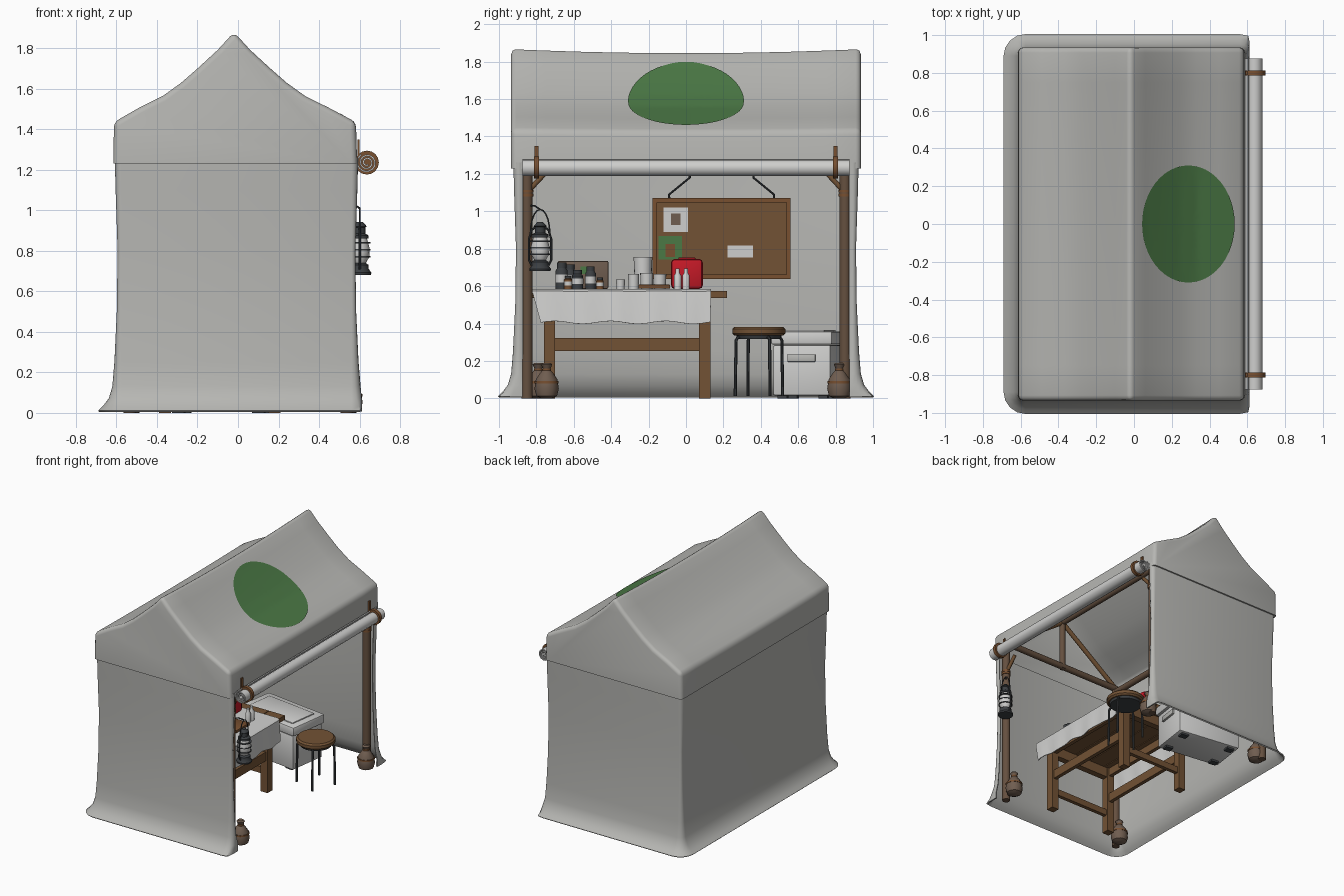
import bpy, bmesh, math
from mathutils import Vector, Matrix

if "Cube" in bpy.data.objects:
    bpy.data.objects.remove(bpy.data.objects["Cube"])

def material(name, rgb):
    m = bpy.data.materials.new(name)
    m.diffuse_color = (*rgb, 1)
    m.use_nodes = True
    m.node_tree.nodes["Principled BSDF"].inputs["Base Color"].default_value = m.diffuse_color
    return m

CANVAS = material("canvas grey", (.47, .47, .45))
WHITE = material("soft white", (.62, .62, .61))
WOOD = material("table wood", (.17, .085, .035))
POST = material("pole wood", (.13, .08, .05))
METAL = material("dark metal", (.045, .05, .055))
RED = material("red paint", (.55, .01, .02))
GREEN = material("green paint", (.07, .19, .06))
SACK = material("sack brown", (.16, .11, .08))
STRAP = material("leather strap", (.19, .08, .03))

def make(name, verts, faces, mat, solid=0, offset=-1, bevel=0, seg=2, angle=40):
    me = bpy.data.meshes.new(name)
    me.from_pydata([tuple(v) for v in verts], [], faces)
    bm = bmesh.new(); bm.from_mesh(me)
    bmesh.ops.recalc_face_normals(bm, faces=bm.faces[:])
    bm.to_mesh(me); bm.free()
    me.materials.append(mat)
    ob = bpy.data.objects.new(name, me)
    bpy.context.collection.objects.link(ob)
    if bevel:
        b = ob.modifiers.new("bevel", 'BEVEL')
        b.width, b.segments, b.limit_method, b.angle_limit = bevel, seg, 'ANGLE', math.radians(angle)
    if solid:
        s = ob.modifiers.new("solid", 'SOLIDIFY')
        s.thickness, s.offset = solid, offset
    return ob

def grid_faces(rows, cols, wrap=False):
    return [(i*cols+j, i*cols+(j+1) % cols, (i+1)*cols+(j+1) % cols, (i+1)*cols+j)
            for i in range(rows-1) for j in range(cols if wrap else cols-1)]

def box(name, c, s, mat, rot=0, bevel=0):
    R = Matrix.Rotation(rot, 3, 'Z')
    v = [Vector(c) + R @ Vector((x*s[0]/2, y*s[1]/2, z*s[2]/2))
         for x in (-1, 1) for y in (-1, 1) for z in (-1, 1)]
    f = [(0, 1, 3, 2), (4, 6, 7, 5), (0, 4, 5, 1), (2, 3, 7, 6), (0, 2, 6, 4), (1, 5, 7, 3)]
    return make(name, v, f, mat, bevel=bevel)

def lathe(name, loc, prof, mat, n=16, axis=(0, 0, 1)):
    Q = Vector((0, 0, 1)).rotation_difference(Vector(axis).normalized())
    v = [Vector(loc) + Q @ Vector((r*math.cos(2*math.pi*k/n), r*math.sin(2*math.pi*k/n), z))
         for r, z in prof for k in range(n)]
    f = grid_faces(len(prof), n, True)
    f += [tuple(range(n)), tuple(range((len(prof)-1)*n, len(prof)*n))]
    return make(name, v, f, mat)

def rod(name, a, b, r, mat, n=10):
    d = Vector(b) - Vector(a)
    return lathe(name, a, [(r, 0), (r, d.length)], mat, n, d)

def tube(name, pts, r, mat, cyclic=False):
    cu = bpy.data.curves.new(name, 'CURVE')
    cu.dimensions, cu.bevel_depth, cu.bevel_resolution = '3D', r, 2
    sp = cu.splines.new('POLY'); sp.points.add(len(pts)-1); sp.use_cyclic_u = cyclic
    for p, q in zip(sp.points, pts):
        p.co = (*q, 1)
    cu.materials.append(mat)
    bpy.context.collection.objects.link(bpy.data.objects.new(name, cu))

# roof: sagging gable profile swept along y, closed gables, open underneath
SLOPE = [(-.02, 1.88), (.06, 1.792), (.16, 1.70), (.24, 1.63), (.33, 1.565), (.45, 1.505), (.57, 1.445)]
PROF = [(-.615, 1.23), (-.612, 1.435)] + [(-.04 - x, z) for x, z in SLOPE[:0:-1]][1:] \
    + SLOPE + [(.588, 1.23)]
PROF[-2] = (.582, 1.435)
dip = lambda y, z: -.022*(1 - (y/.935)**2)*max(0, (z-1.23)/.65)
ys = [-.935 + 1.87*i/10 for i in range(11)]
n = len(PROF)
rv = [(x, y, z + dip(y, z)) for y in ys for x, z in PROF]
make("roof", rv, grid_faces(11, n) + [tuple(range(n)), tuple(range(10*n, 11*n))], CANVAS,
     solid=.012, bevel=.028, seg=3, angle=35)

# green oval painted on the right slope
def slope_z(x):
    for (a, za), (b, zb) in zip(SLOPE, SLOPE[1:]):
        if x <= b:
            return za + (zb-za)*(x-a)/(b-a)
    return SLOPE[-1][1]
ov = []
for i in range(11):
    for k in range(48):
        t = 2*math.pi*k/48
        x, y = .285 + .245*i/10*math.cos(t), .31*i/10*math.sin(t)
        z = slope_z(x)
        ov.append((x + .003, y, z + dip(y, z) + .005))
make("roof_oval", ov, grid_faces(11, 48, True), GREEN)

# walls: three sides with short returns at the open side, flared hem
path = [(.58, -.875, 1, 0)]
for cx, cy, a0 in ((.56, -.89, 0), (-.575, -.89, -90), (-.575, .89, 180), (.56, .89, 90)):
    for k in range(5):
        a = math.radians(a0 - 90*k/4)
        path.append((cx + .028*math.cos(a), cy + .028*math.sin(a), math.cos(a), math.sin(a)))
path.append((.58, .875, 1, 0))
hem = [(1.26, 0), (1.1, -.004), (.8, -.014), (.5, -.01), (.25, .002), (.13, .012), (.07, .03), (.03, .06), (.008, .084)]
wv = [(min(x + nx*o, .606), y + ny*o, z) for z, o in hem for x, y, nx, ny in path]
make("walls", wv, grid_faces(len(hem), len(path)), CANVAS, solid=.01, offset=0)

# rolled-up door with its straps
sp = [(.05 - .038*i/30, 2*math.pi*i/12 + 2.2) for i in range(31)]
rollv = [(.636 + r*math.cos(t), y, 1.235 + r*math.sin(t)) for y in (-.875, .875) for r, t in sp]
make("door_roll", rollv, grid_faces(2, 31), WHITE, solid=.008, offset=0)
for y in (-.8, .8):
    lathe("roll_strap", (.636, y-.013, 1.235), [(.053, 0), (.059, 0), (.059, .026), (.053, .026)], STRAP, 16, (0, 1, 0))
    box("strap_tail", (.595, y, 1.295), (.01, .022, .11), STRAP)

# frame: posts, eave rails, ridge and end trusses
for sx in (-1, 1):
    px = .535*sx
    for y in (-.85, .85):
        rod("post", (px, y, 0), (px, y, 1.36), .03, POST, 12)
        for dz in (0, .02):
            rod("post_lashing", (px, y, 1.08+dz), (px, y, 1.094+dz), .035, STRAP, 12)
        rod("knee_brace", (px, y, 1.1), (px, y*.88, 1.21), .014, WOOD)
        rod("rafter", (px, y, 1.36), (-.015, y, 1.74), .018, WOOD)
    rod("eave_rail", (px, -.86, 1.33), (px, .86, 1.33), .025, POST)
for y in (-.85, .85):
    rod("tie_beam", (-.55, y, 1.36), (.55, y, 1.36), .024, POST)
    rod("king_post", (-.015, y, 1.34), (-.015, y, 1.76), .022, POST)
rod("ridge_pole", (-.015, -.86, 1.74), (-.015, .86, 1.74), .024, POST)

# sand bags tied at the post feet
bag = [(.03, 0), (.055, .012), (.065, .05), (.058, .1), (.035, .135), (.018, .155), (.03, .18), (.02, .19)]
for x, y in ((.545, -.745), (.55, .82), (-.52, -.79), (-.52, .80)):
    lathe("sand_bag", (x, y, 0), bag, SACK, 12)
    rod("bag_tie", (x, y, .148), (x, y, .16), .024, STRAP)
    rod("bag_rope", (x, y, .08), (x, y, .092), .064, STRAP, 12)

# table
for x in (-.36, .18):
    for y in (-.73, .10):
        box("table_leg", (x, y, .275), (.06, .06, .55), WOOD)
    box("table_long_rail", (x, -.315, .287), (.03, .8, .07), WOOD)
    box("table_apron", (x, -.315, .51), (.03, .86, .07), WOOD)
for y in (-.73, .10):
    box("table_cross_rail", (-.09, y, .16), (.52, .03, .05), WOOD)
    box("table_cross_apron", (-.09, y, .5), (.58, .05, .08), WOOD)
for k in range(5):
    box("table_plank", (-.37 + .14*k, -.30, .555), (.134, 1.04, .035), WOOD)

# cloth draped over both long edges
cx = [(-.455, .41), (-.45, .5), (-.445, .57), (-.43, .58), (.25, .58), (.265, .57), (.272, .5), (.28, .405)]
cv = []
for i in range(25):
    t = i/24
    for x, z in cx:
        h = (.58 - z)/.18
        s = 1 if x > 0 else -1
        cv.append((x + s*h*.006*math.sin(i*1.3), -.825 + .96*t + h*(.05 - .055*t),
                   z + h*.008*math.sin(i*.8)))
make("table_cloth", cv, grid_faces(25, 8), WHITE, solid=.005, offset=1)

# things on the table
T = .585
for i, (x, y, r, h) in enumerate(((.1, -.665, .032, .14), (.14, -.58, .03, .10), (.1, -.51, .028, .12),
                                  (.0, -.62, .03, .13), (.15, -.46, .02, .06), (.14, -.63, .022, .07))):
    lathe("jar", (x, y, T), [(r, 0), (r, h*.7), (r*.7, h*.8)], STRAP if i > 3 else METAL, 12)
    lathe("jar_label", (x, y, T+h*.25), [(r*1.04, 0), (r*1.04, h*.3)], WHITE, 12)
    lathe("jar_lid", (x, y, T+h*.8), [(r*.78, 0), (r*.78, h*.2)], METAL, 12)
box("supply_crate", (-.12, -.55, T+.075), (.2, .27, .15), SACK, bevel=.008)
box("crate_patch", (-.017, -.54, T+.1), (.006, .05, .04), GREEN)
for x, y, r, h in ((.02, -.28, .03, .08), (.05, -.21, .035, .085), (.0, -.14, .035, .08), (-.1, -.23, .05, .17), (.1, -.35, .024, .05)):
    lathe("cup", (x, y, T), [(r*.9, 0), (r, h), (r*.9, h), (r*.85, .01)], WHITE)
box("tray", (.1, -.17, T+.012), (.13, .17, .022), STRAP, bevel=.005)
box("red_can", (-.08, .005, T+.08), (.12, .17, .16), RED, bevel=.02)
box("can_handle", (-.08, .005, T+.163), (.03, .09, .012), RED, bevel=.004)
for y in (-.045, .0):
    lathe("bottle", (.12, y, T), [(.02, 0), (.02, .07), (.011, .085), (.011, .108)], WHITE, 12)

# notice board hung on the back wall
BX = -.52
box("board", (BX, .19, .855), (.02, .72, .41), WOOD)
for z in (.65, 1.06):
    box("board_frame", (BX+.004, .19, z), (.034, .74, .024), STRAP)
for y in (-.168, .548):
    box("board_frame_side", (BX+.004, y, .855), (.034, .024, .41), STRAP)
for y, y2 in ((-.09, .02), (.47, .36)):
    tube("board_cord", [(BX, y, 1.07), (BX, y, 1.09), (BX, y2, 1.18), (BX, y2, 1.34)], .006, METAL)
box("map_paper", (BX+.013, -.055, .955), (.005, .13, .13), WHITE)
box("map_mark", (BX+.017, -.055, .957), (.005, .05, .06), SACK, )
box("green_picture", (BX+.013, -.085, .805), (.005, .125, .125), GREEN)
box("picture_mark", (BX+.017, -.085, .79), (.005, .05, .07), STRAP)
box("note_paper", (BX+.013, .29, .785), (.005, .135, .065), WHITE)

# stool
SX, SY = .41, .39
lathe("stool_seat", (SX, SY, .335), [(.13, 0), (.142, .012), (.142, .035), (.13, .047)], WOOD, 24)
lathe("stool_rim", (SX, SY, .318), [(.115, 0), (.122, .02)], METAL, 24)
for k in range(4):
    a = math.radians(25 + 90*k)
    c, s = math.cos(a), math.sin(a)
    tube("stool_leg", [(SX+.08*c, SY+.08*s, .33), (SX+.125*c, SY+.125*s, .325),
                       (SX+.135*c, SY+.135*s, .31), (SX+.14*c, SY+.14*s, .012)], .009, METAL)

# cool box, slightly turned
CR, CC = math.radians(-8), Vector((-.08, .655, 0))
def cool(name, c, s, mat, bevel=.01):
    box(name, CC + Matrix.Rotation(CR, 3, 'Z') @ Vector(c), s, mat, CR, bevel)
cool("cool_box", (0, 0, .15), (.52, .31, .27), WHITE)
cool("cool_box_lid", (0, 0, .323), (.55, .33, .07), WHITE)
cool("cool_box_lid_panel", (0, 0, .36), (.44, .23, .012), WHITE, .004)
cool("cool_box_handle", (.268, 0, .215), (.02, .15, .04), CANVAS, .005)
for x in (-.2, .2):
    for y in (-.11, .11):
        cool("cool_box_foot", (x, y, .01), (.06, .05, .02), METAL, 0)

# lantern hanging at the open side
L = (.6, -.78, .68)
lathe("lantern_base", L, [(.056, 0), (.058, .012), (.045, .03), (.045, .05), (.03, .06)], METAL)
lathe("lantern_glass", L, [(.03, .058), (.048, .09), (.05, .13), (.035, .185)], WHITE)
lathe("lantern_cap", L, [(.045, .18), (.045, .195), (.028, .205), (.028, .235), (.036, .24), (.015, .262)], METAL)
for z in (.09, .125, .16):
    lathe("lantern_wire", (L[0], L[1], L[2]+z), [(.05, -.003), (.054, -.003), (.054, .003), (.05, .003)], METAL)
for s in (-1, 1):
    tube("lantern_side", [(L[0], L[1]+s*a, L[2]+z) for a, z in
                          ((.045, .03), (.06, .06), (.06, .17), (.045, .22), (.025, .235))], .006, METAL)
tube("lantern_handle", [(L[0], L[1]+.052*math.cos(t*math.pi/10), L[2]+.2+.13*math.sin(t*math.pi/10))
                        for t in range(11)], .004, METAL)
tube("lantern_hook", [(L[0], L[1], L[2]+.33), (.57, -.81, 1.03), (.535, -.85, 1.03)], .005, METAL)

# apply modifiers and smooth
bpy.ops.object.select_all(action='SELECT')
bpy.context.view_layer.objects.active = bpy.data.objects["roof"]
bpy.ops.object.convert(target='MESH')
bpy.ops.object.shade_smooth_by_angle(angle=math.radians(38))
